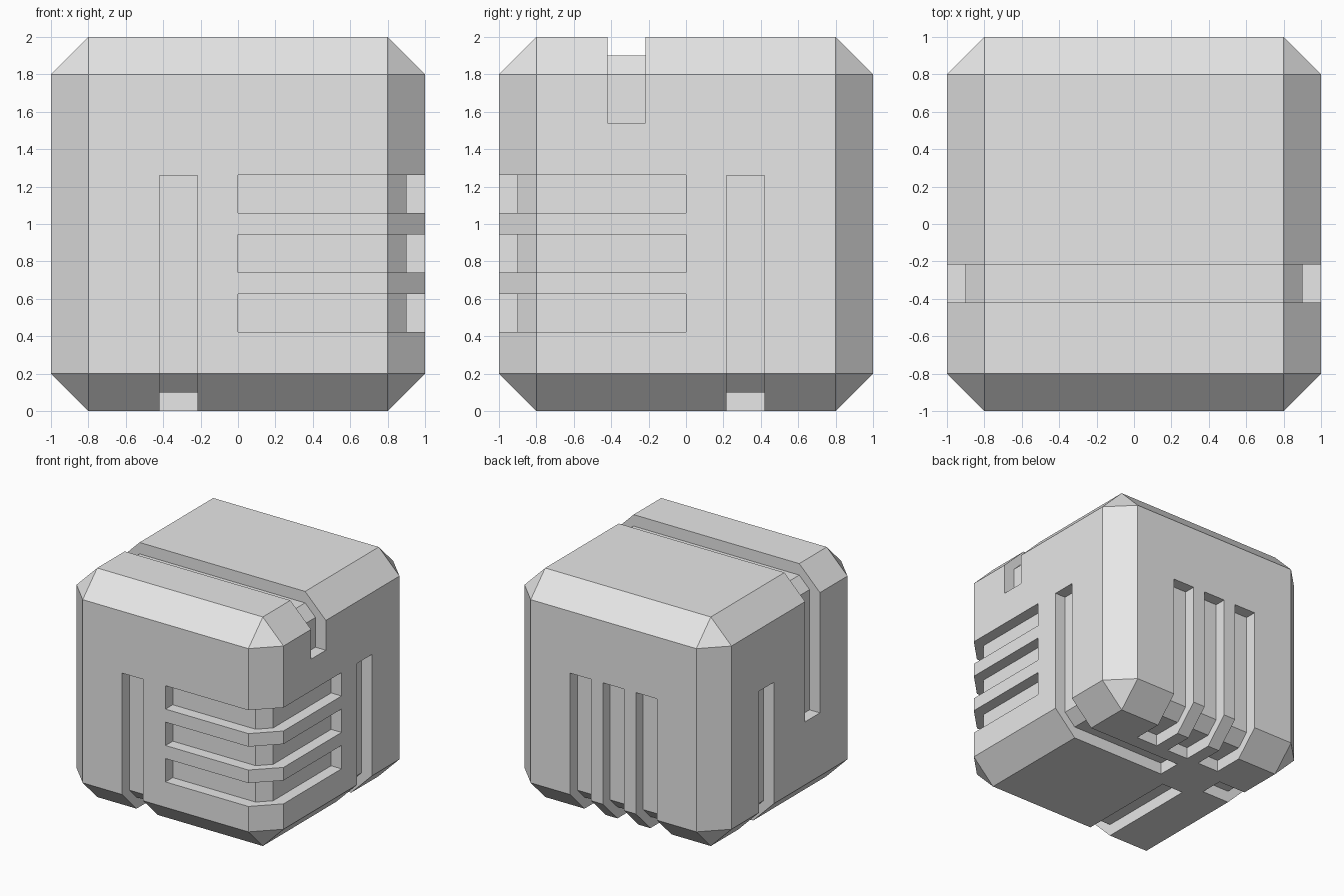
import bpy, bmesh
from mathutils import Vector

if "Cube" in bpy.data.objects:
    bpy.data.objects.remove(bpy.data.objects["Cube"], do_unlink=True)

X, Y, Z = Vector((1, 0, 0)), Vector((0, 1, 0)), Vector((0, 0, 1))
WIDTH, STEP = 0.204, 0.318      # groove width and spacing
FLOOR, RIM, OUT = 0.9, 0.8, 1.2  # groove floor, chamfer start, cutter overshoot
CENTRE = Z                       # block centre

grey = bpy.data.materials.new("light grey")
grey.use_nodes = True
colour = (0.8, 0.8, 0.8, 1)
grey.diffuse_color = colour
grey.node_tree.nodes["Principled BSDF"].inputs["Base Color"].default_value = colour


def make_object(name, bm):
    mesh = bpy.data.meshes.new(name)
    bmesh.ops.recalc_face_normals(bm, faces=bm.faces)
    bm.to_mesh(mesh)
    bm.free()
    mesh.materials.append(grey)
    ob = bpy.data.objects.new(name, mesh)
    bpy.context.collection.objects.link(ob)
    return ob


def add_groove(bm, profile, u, v, w, middle):
    """Extrude a 2D profile in the u, v plane across the groove width along w."""
    base = [CENTRE + u * s + v * t + w * (middle - WIDTH / 2) for s, t in profile]
    face = bm.faces.new([bm.verts.new(p) for p in base])
    grown = bmesh.ops.extrude_face_region(bm, geom=[face])
    verts = [g for g in grown["geom"] if isinstance(g, bmesh.types.BMVert)]
    bmesh.ops.translate(bm, verts=verts, vec=w * WIDTH)


def corner_groove(bm, u, v, w, middle, end_on_u, end_on_v):
    """Groove wrapping one edge: stops at v=end_on_u on side u, u=end_on_v on side v."""
    profile = [(end_on_v, FLOOR), (RIM, FLOOR), (FLOOR, RIM), (FLOOR, end_on_u),
               (OUT, end_on_u), (OUT, OUT), (end_on_v, OUT)]
    add_groove(bm, profile, u, v, w, middle)


# Chamfered block
bm = bmesh.new()
bmesh.ops.create_cube(bm, size=2)
bmesh.ops.translate(bm, verts=bm.verts, vec=CENTRE)
bmesh.ops.bevel(bm, geom=bm.edges[:], offset=0.2, offset_type='OFFSET',
                segments=1, profile=0.5, affect='EDGES')
block = make_object("grooved_block", bm)

# Groove cutters
bm = bmesh.new()
for i in (-1, 0, 1):
    # Horizontal grooves around the front edge, and grooves from back to underside
    corner_groove(bm, X, -Y, Z, -0.158 + i * STEP, 0, 0)
    corner_groove(bm, Y, -Z, X, i * STEP, -0.26, 0.54)
# Single grooves running from the front and both sides onto the underside
corner_groove(bm, -Y, -Z, X, -STEP, -0.26, -0.1)
corner_groove(bm, X, -Z, Y, STEP, -0.26, -0.1)
corner_groove(bm, -X, -Z, Y, STEP, -0.26, 0.54)
# Groove over the top, hanging down unequal lengths on the two sides
short, long = 0.54, -0.25
add_groove(bm, [(-FLOOR, long), (-FLOOR, RIM), (-RIM, FLOOR), (RIM, FLOOR),
                (FLOOR, RIM), (FLOOR, short), (OUT, short), (OUT, OUT),
                (-OUT, OUT), (-OUT, long)], X, Z, Y, -STEP)
cutter = make_object("groove_cutter", bm)
cutter.hide_render = True

# Cut the grooves
cut = block.modifiers.new("grooves", 'BOOLEAN')
cut.operation = 'DIFFERENCE'
cut.solver = 'EXACT'
cut.object = cutter
bpy.context.view_layer.objects.active = block
bpy.ops.object.modifier_apply(modifier=cut.name)
bpy.data.objects.remove(cutter, do_unlink=True)
